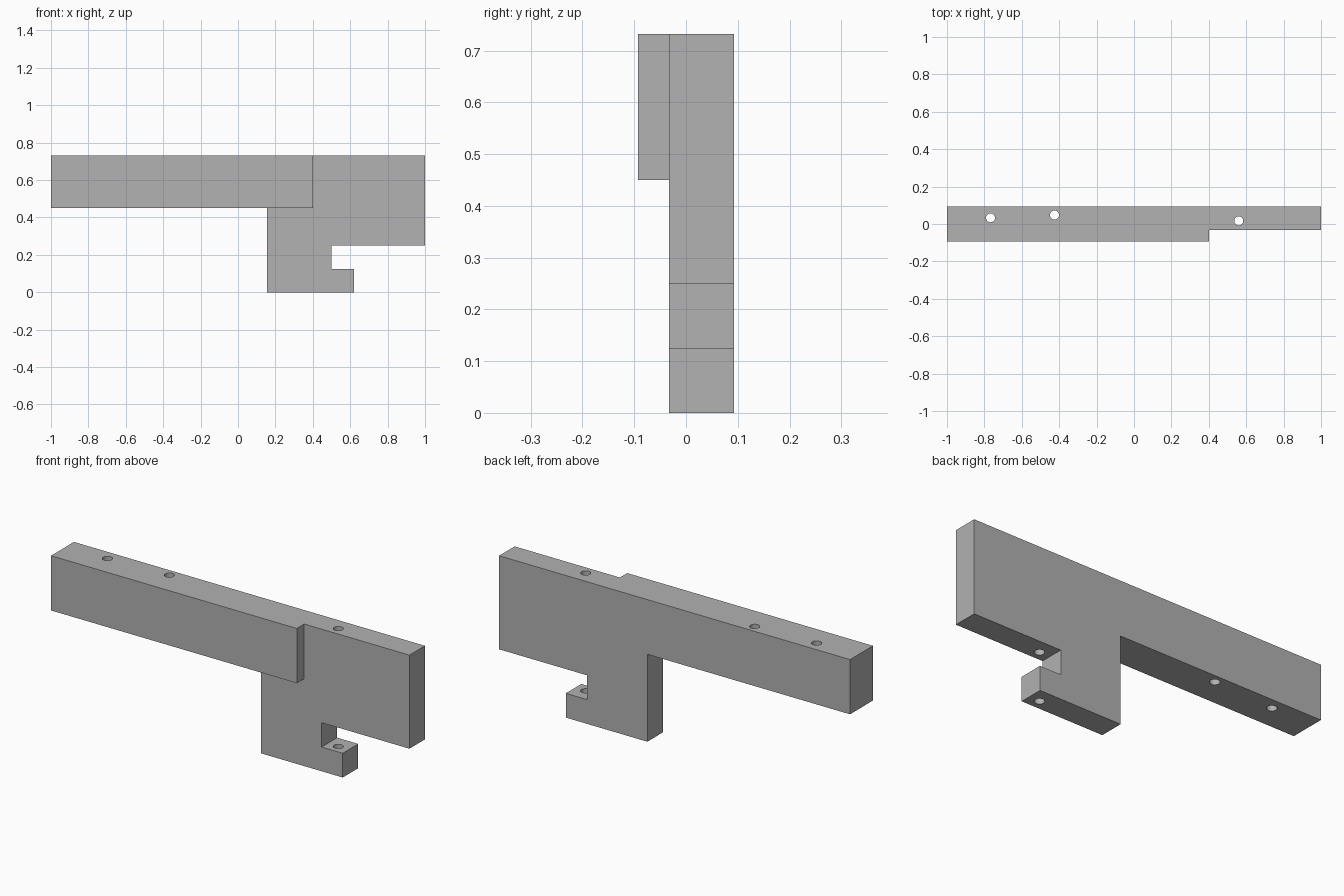
import bpy
import bmesh
import math

default = bpy.data.objects.get("Cube")
if default:
    bpy.data.objects.remove(default, do_unlink=True)

grey = bpy.data.materials.new("plain grey")
grey.use_nodes = True
colour = (0.445, 0.445, 0.445, 1)
grey.diffuse_color = colour
grey.node_tree.nodes["Principled BSDF"].inputs["Base Color"].default_value = colour

HALF_DEPTH = 0.093
PLATE_FRONT = -0.033
TOP = 0.732
BEAM_BOTTOM = 0.45


def new_object(name, bm):
    bmesh.ops.recalc_face_normals(bm, faces=bm.faces)
    mesh = bpy.data.meshes.new(name)
    bm.to_mesh(mesh)
    bm.free()
    mesh.materials.append(grey)
    obj = bpy.data.objects.new(name, mesh)
    bpy.context.collection.objects.link(obj)
    return obj


def extrude_profile(name, outline, front, back):
    """Extrude an (x, z) outline along y."""
    bm = bmesh.new()
    face = bm.faces.new([bm.verts.new((x, front, z)) for x, z in outline])
    extruded = bmesh.ops.extrude_face_region(bm, geom=[face])["geom"]
    for v in extruded:
        if isinstance(v, bmesh.types.BMVert):
            v.co.y = back
    return new_object(name, bm)


def cut(target, cutter):
    mod = target.modifiers.new(cutter.name, "BOOLEAN")
    mod.operation = "DIFFERENCE"
    mod.solver = "EXACT"
    mod.object = cutter
    bpy.context.view_layer.objects.active = target
    bpy.ops.object.modifier_apply(modifier=mod.name)
    bpy.data.objects.remove(cutter, do_unlink=True)


# Bracket: long arm, block and hooked foot in one outline
bracket = extrude_profile("hooked_bracket", [
    (-1, TOP), (-1, BEAM_BOTTOM), (0.155, BEAM_BOTTOM), (0.155, 0),
    (0.62, 0), (0.62, 0.125), (0.5, 0.125), (0.5, 0.25),
    (1, 0.25), (1, TOP)], -HALF_DEPTH, HALF_DEPTH)

# Step: thin the block and foot, leaving the arm at full depth
cut(bracket, extrude_profile("front_step_cutter", [
    (-0.5, -1), (2, -1), (2, 2), (0.4, 2),
    (0.4, BEAM_BOTTOM), (-0.5, BEAM_BOTTOM)], -1, PLATE_FRONT))

# Vertical screw holes, right through arm, block and foot
bm = bmesh.new()
for x, y in [(-0.767, 0.033), (-0.425, 0.048), (0.56, 0.017)]:
    ring = bmesh.ops.create_cone(bm, cap_ends=True, segments=32,
                                 radius1=0.024, radius2=0.024, depth=2)
    bmesh.ops.translate(bm, verts=ring["verts"], vec=(x, y, 0.4))
cut(bracket, new_object("hole_cutter", bm))

# Smooth hole walls, sharp block edges
bpy.ops.object.select_all(action="DESELECT")
bracket.select_set(True)
bpy.context.view_layer.objects.active = bracket
bpy.ops.object.shade_smooth_by_angle(angle=math.radians(30))
